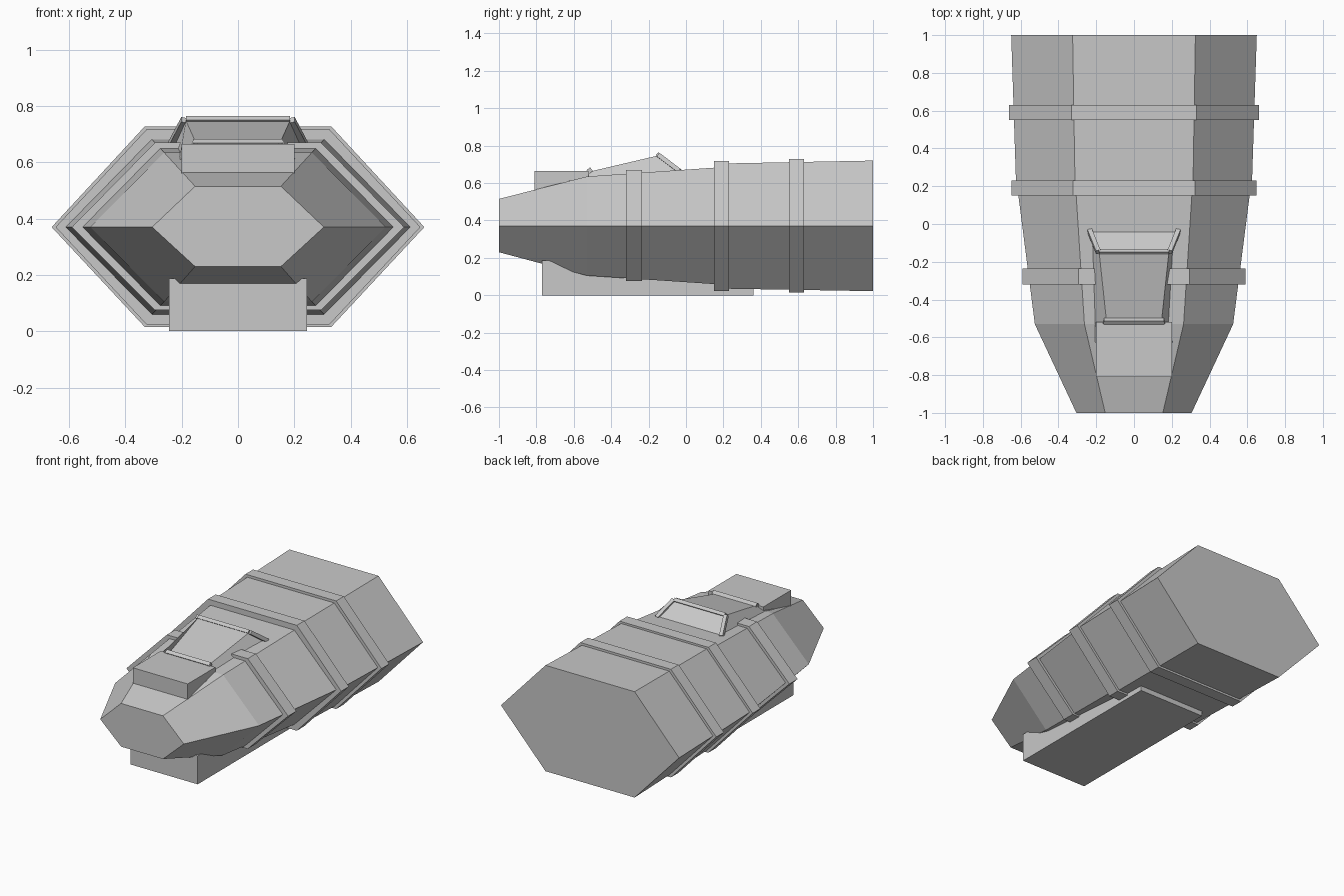
import bpy, bmesh
from mathutils import Vector

cube = bpy.data.objects.get("Cube")
if cube:
    bpy.data.objects.remove(cube, do_unlink=True)

grey = bpy.data.materials.new("plain_grey")
grey.use_nodes = True
COLOUR = (0.58, 0.58, 0.58, 1)
grey.diffuse_color = COLOUR
grey.node_tree.nodes["Principled BSDF"].inputs["Base Color"].default_value = COLOUR

MID = 0.37  # height of the hull's side crease


def loft(name, rings):
    """Skin a closed solid through rings of points."""
    bm = bmesh.new()
    loops = [[bm.verts.new(p) for p in ring] for ring in rings]
    n = len(loops[0])
    for a, b in zip(loops, loops[1:]):
        for i in range(n):
            j = (i + 1) % n
            bm.faces.new((a[i], a[j], b[j], b[i]))
    bm.faces.new(loops[0])
    bm.faces.new(loops[-1])
    bmesh.ops.recalc_face_normals(bm, faces=bm.faces)
    mesh = bpy.data.meshes.new(name)
    bm.to_mesh(mesh)
    bm.free()
    mesh.materials.append(grey)
    obj = bpy.data.objects.new(name, mesh)
    bpy.context.collection.objects.link(obj)
    return obj


def hexagon(y, half, top, low):
    c = half / 2
    return [(-half, y, MID), (-c, y, top), (c, y, top),
            (half, y, MID), (c, y, low), (-c, y, low)]


def trapezoid(base, top):
    (bx, by, bz), (tx, ty, tz) = base, top
    return [(-bx, by, bz), (-tx, ty, tz), (tx, ty, tz), (bx, by, bz)]


def box(name, half, y0, y1, z0, z1):
    return loft(name, [trapezoid((half, y, z0), (half, y, z1)) for y in (y0, y1)])


def beam(name, a, b, radius, normal):
    """Square bar from a to b, turned so one side faces the normal."""
    a, b = Vector(a), Vector(b)
    u = Vector(normal).normalized() * radius
    v = (b - a).cross(u).normalized() * radius
    return loft(name, [[p + u + v, p + u - v, p - u - v, p - u + v] for p in (a, b)])


# Tapered six-sided hull
loft("hull", [hexagon(*s) for s in (
    (-1, 0.305, 0.515, 0.23),
    (-0.53, 0.525, 0.635, 0.105),
    (0.15, 0.612, 0.682, 0.06),
    (0.23, 0.625, 0.705, 0.035),
    (1, 0.65, 0.72, 0.022))])

# Raised bands around the hull
for name, y0, y1, half, top, low in (
        ("front_band", -0.32, -0.235, 0.59, 0.67, 0.075),
        ("middle_band", 0.15, 0.23, 0.648, 0.718, 0.023),
        ("rear_band", 0.55, 0.63, 0.662, 0.728, 0.015)):
    loft(name, [hexagon(y, half, top, low) for y in (y0, y1)])

# Boxes below the hull and on the nose
box("belly_box", 0.245, -0.77, 0.36, 0, 0.187)
box("nose_box", 0.2, -0.81, -0.52, 0.555, 0.665)

# Sloped cabin on top
loft("cabin", [trapezoid((0.21, -0.64, 0.605), (0.145, -0.52, 0.66)),
               trapezoid((0.225, -0.03, 0.66), (0.185, -0.145, 0.748))])

# Cabin frames: a cross bar and two legs each
REAR = (0, 0.69, 0.72)
FRONT = (0, -0.6, 0.8)
beam("rear_frame_bar", (-0.185, -0.147, 0.75), (0.185, -0.147, 0.75), 0.011, REAR)
beam("front_frame_bar", (-0.16, -0.515, 0.667), (0.16, -0.515, 0.667), 0.012, FRONT)
for side, s in (("left", 1), ("right", -1)):
    beam(side + "_rear_leg", (s * 0.19, -0.147, 0.75), (s * 0.235, -0.035, 0.665), 0.012, REAR)
    beam(side + "_front_leg", (s * 0.152, -0.515, 0.667), (s * 0.16, -0.545, 0.635), 0.01, FRONT)
